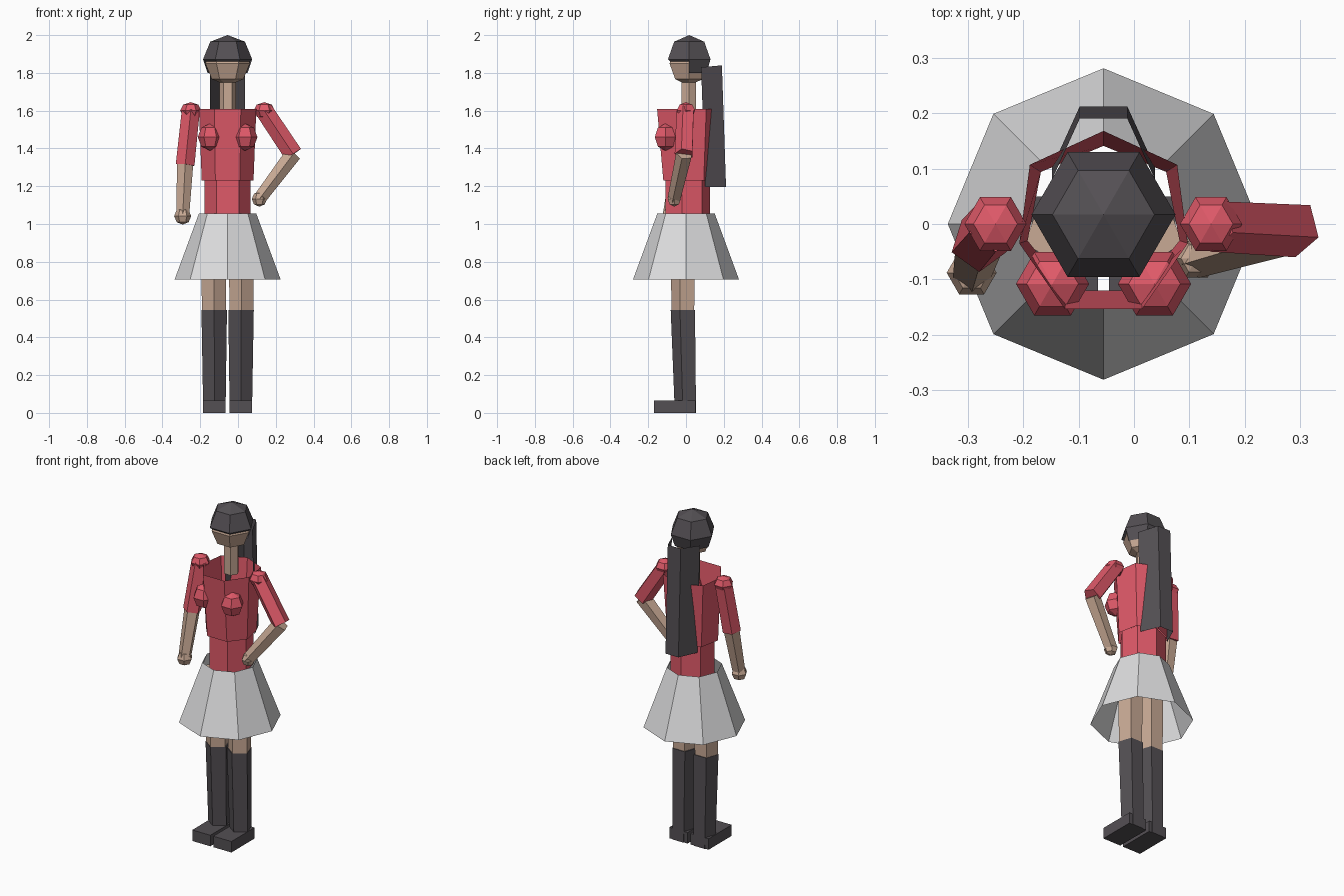
import bpy
import math
from mathutils import Vector

if "Cube" in bpy.data.objects:
    bpy.data.objects.remove(bpy.data.objects["Cube"])

CX = -0.055  # body centre line


def material(name, rgb):
    m = bpy.data.materials.new(name)
    m.diffuse_color = (*rgb, 1)
    m.use_nodes = True
    m.node_tree.nodes["Principled BSDF"].inputs["Base Color"].default_value = m.diffuse_color
    return m


RED = material("red cloth", (0.74, 0.10, 0.14))
SKIN = material("skin", (0.58, 0.40, 0.30))
DARK = material("dark grey", (0.088, 0.079, 0.088))
PALE = material("pale grey", (0.72, 0.72, 0.73))


def loft(name, rings, mat, caps=True, closed=True):
    """Skin a list of equal-length point rings with flat quads."""
    n = len(rings[0])
    verts = [tuple(p) for r in rings for p in r]
    faces = []
    for i in range(len(rings) - 1):
        for j in range(n if closed else n - 1):
            k = (j + 1) % n
            faces.append((i * n + j, i * n + k, (i + 1) * n + k, (i + 1) * n + j))
    if caps:
        faces.append(tuple(reversed(range(n))))
        faces.append(tuple(range((len(rings) - 1) * n, len(rings) * n)))
    mesh = bpy.data.meshes.new(name)
    mesh.from_pydata(verts, [], faces)
    mesh.validate()
    mesh.materials.append(mat)
    ob = bpy.data.objects.new(name, mesh)
    bpy.context.collection.objects.link(ob)
    return ob


def ring(x, y, z, r, n, start=0.0):
    return [(x + r * math.cos(start + 2 * math.pi * i / n),
             y + r * math.sin(start + 2 * math.pi * i / n), z) for i in range(n)]


def ball(name, c, r, mat, height=None, n=6):
    """Six-sided low-poly ball with three rings and pointed poles."""
    h = height or r
    x, y, z = c
    rings = [ring(x, y, z + h * math.sin(a), max(r * math.cos(a), 0.0005), n)
             for a in (math.radians(d) for d in (-90, -45, 0, 45, 90))]
    return loft(name, rings, mat)


def limb(name, a, b, ra, rb, mat, n=5):
    """Tapered prism between two points."""
    a, b = Vector(a), Vector(b)
    d = (b - a).normalized()
    u = (Vector((0, -1, 0)) - d * d.dot(Vector((0, -1, 0)))).normalized()
    v = d.cross(u)
    rings = [[p + r * (u * math.cos(t) + v * math.sin(t))
              for t in (2 * math.pi * i / n for i in range(n))]
             for p, r in ((a, ra), (b, rb))]
    return loft(name, rings, mat)


def half_ring(pts, z):
    """Mirror half a plan, starting at the front and ending on the back centre."""
    right = [(CX + x, y, z) for x, y in pts]
    left = [(CX - x, y, z) for x, y in reversed(pts) if x > 0]
    return right + left


# Head and neck
ball("head", (CX, 0.015, 1.85), 0.118, SKIN)
loft("neck", [ring(CX, 0.015, 1.58, 0.044, 6), ring(CX, 0.015, 1.77, 0.044, 6)], SKIN)

# Hair cap with turned-in rim, and the lower back of the hair
HY = 0.017
loft("hair_cap", [ring(CX, HY, 1.856, 0.112, 6), ring(CX, HY, 1.872, 0.13, 6),
                  ring(CX, HY, 1.965, 0.092, 6), ring(CX, HY, 2.0, 0.0005, 6)],
     DARK, caps=False)
loft("hair_back", [ring(CX, HY, 1.80, 0.106, 6)[:4], ring(CX, HY, 1.872, 0.13, 6)[:4]],
     DARK, caps=False, closed=False)

# Ponytail: open channel leaning backwards
tail = []
for z_front, z_back, shift in ((1.195, 1.195, 0.022), (1.83, 1.84, 0.0)):
    tail.append([(CX + x, y + shift, z) for x, y, z in
                 ((0.093, 0.08, z_front), (0.043, 0.19, z_back),
                  (-0.043, 0.19, z_back), (-0.093, 0.08, z_front))])
loft("ponytail", tail, DARK, caps=False, closed=False)

# Torso and waist, open tubes
chest_top = [(0.07, -0.153), (0.152, -0.035), (0.133, 0.107), (0, 0.168)]
chest_low = [(0.065, -0.12), (0.137, -0.03), (0.113, 0.094), (0, 0.141)]
waist = [(0.06, -0.108), (0.122, -0.02), (0.10, 0.085), (0, 0.126)]
loft("chest", [half_ring(chest_low, 1.23), half_ring(chest_top, 1.61)], RED, caps=False)
loft("waist", [half_ring(waist, 1.03), half_ring(waist, 1.24)], RED, caps=False)
for side, name in ((-1, "right_bust"), (1, "left_bust")):
    ball(name, (CX + side * 0.092, -0.108, 1.46), 0.066, RED, 0.072)

# Skirt
loft("skirt", [ring(CX, 0, 0.705, 0.281, 8), ring(CX, 0, 1.055, 0.152, 8)],
     PALE, caps=False)

# Legs, tall socks and shoes
FRONT = -math.pi / 2
for side, name in ((-1, "right"), (1, "left")):
    x = CX + side * 0.073
    loft(name + "_leg", [ring(x, -0.01, 0.50, 0.066, 5, FRONT),
                         ring(x, -0.012, 1.0, 0.071, 5, FRONT)], SKIN)
    loft(name + "_sock", [ring(CX + side * 0.07, 0.003, 0.0, 0.062, 5, FRONT),
                          ring(x - side * 0.002, -0.01, 0.545, 0.071, 5, FRONT)], DARK)
    fx = CX + side * 0.07
    loft(name + "_shoe", [[(fx - 0.06, -0.17, z), (fx + 0.06, -0.17, z),
                           (fx + 0.06, 0.05, z), (fx - 0.06, 0.05, z)]
                          for z in (0, 0.066)], DARK)

# Arms: one hanging, one with the hand on the hip
arms = (("right", (-0.25, 0, 1.60), (-0.28, -0.035, 1.312), (-0.293, -0.088, 1.042)),
        ("left", (0.139, 0, 1.60), (0.292, -0.008, 1.37), (0.113, -0.062, 1.132)))
for name, shoulder, elbow, hand in arms:
    ball(name + "_shoulder", shoulder, 0.056, RED, 0.045)
    limb(name + "_sleeve", shoulder, elbow, 0.05, 0.052, RED)
    limb(name + "_forearm", elbow, hand, 0.045, 0.036, SKIN)
    ball(name + "_hand", hand, 0.045 if name == "right" else 0.04, SKIN)
